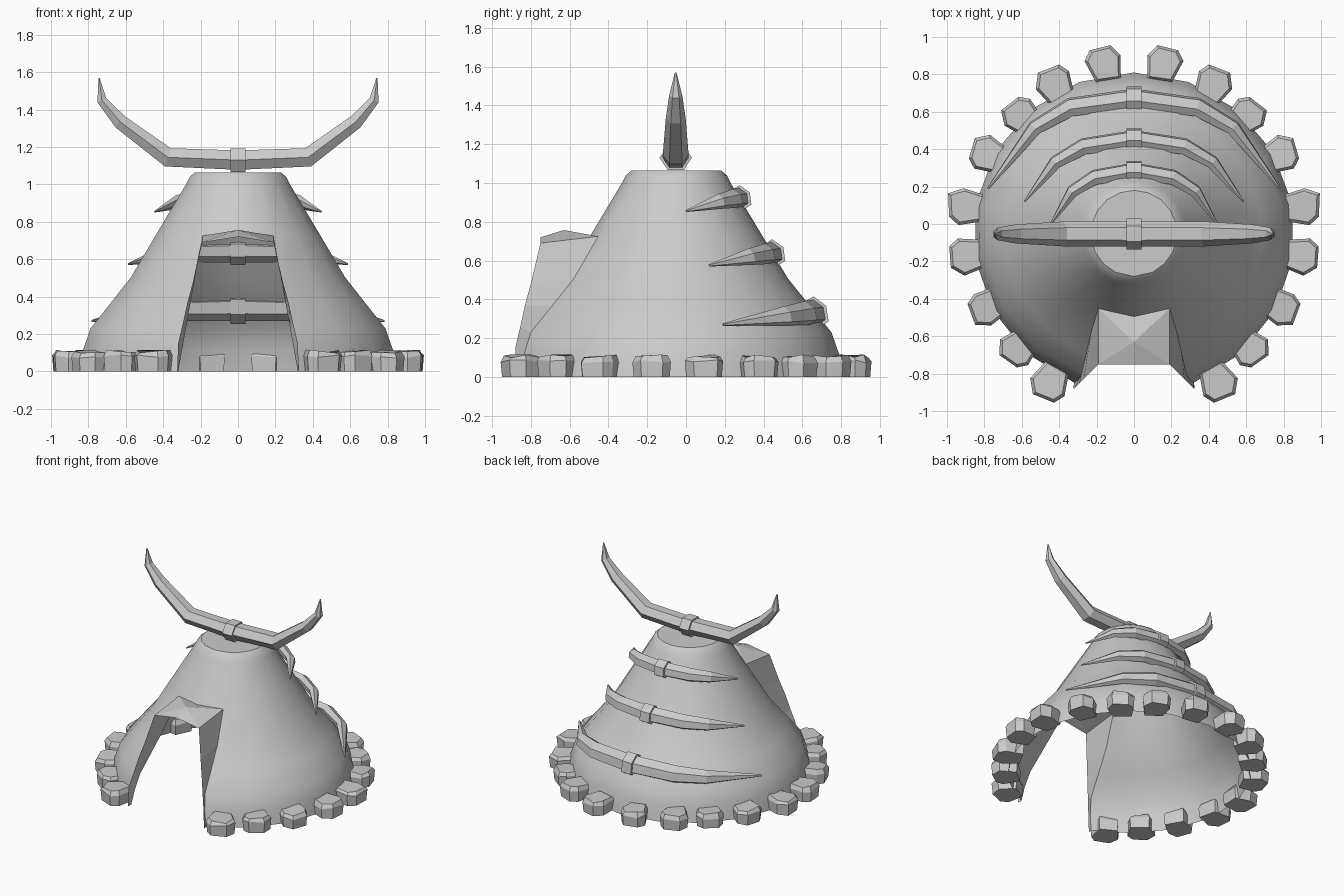
import bpy, math, random
from mathutils import Vector

if "Cube" in bpy.data.objects:
    bpy.data.objects.remove(bpy.data.objects["Cube"])
random.seed(4)
CY = -0.05                      # centre line of the tent in y


def make(name, verts, faces, smooth=False):
    me = bpy.data.meshes.new(name)
    me.from_pydata([tuple(v) for v in verts], [], faces)
    me.update()
    ob = bpy.data.objects.new(name, me)
    bpy.context.collection.objects.link(ob)
    if smooth:
        bpy.ops.object.select_all(action='DESELECT')
        ob.select_set(True)
        bpy.context.view_layer.objects.active = ob
        bpy.ops.object.shade_smooth_by_angle(angle=math.radians(35))
    return ob


# Tent shell: rings with a doorway gap at the front, closed above the door
DOOR_Z, M = 0.725, 16
profile = [(0.86, 0.0), (0.84, 0.115), (0.80, 0.23), (0.69, 0.365), (0.577, 0.505),
           (0.445, DOOR_Z), (0.28, 1.0), (0.26, 1.04), (0.23, 1.065)]


def ring_point(r, z, a):
    return Vector((r * math.sin(a), CY - r * math.cos(a), z))


def door_half(z):
    return 0.32 - 0.13 * min(z / DOOR_Z, 1)


verts, faces = [], []
W = M + 2                       # M+1 columns round the back, one over the door
for r, z in profile:
    a = math.asin(door_half(z) / r) if z <= DOOR_Z else math.asin(0.19 / 0.445)
    for i in range(M + 1):
        verts.append(ring_point(r, z, a + (2 * math.pi - 2 * a) * i / M))
    verts.append(ring_point(r, z, 0))
for k in range(len(profile) - 1):
    cols = W if profile[k][1] >= DOOR_Z else M
    for i in range(cols):
        j = (i + 1) % W
        faces.append((k * W + i, k * W + j, (k + 1) * W + j, (k + 1) * W + i))
top = (len(profile) - 1) * W
faces.append(tuple(range(top, top + W)))
make("tent_shell", verts, faces, True)

# Door hood: side walls and a low ridged roof reaching out from the shell
hv, hf = [], []
front = [(0.325, -0.88, 0), (0.32, -0.88, 0.15), (0.294, -0.854, 0.26),
         (0.27, -0.83, 0.37), (0.24, -0.80, 0.48), (0.19, -0.75, 0.69)]
for s in (1, -1):
    b = len(hv)
    for k, p in enumerate(front):
        r, z = profile[k]
        back = ring_point(r, z, math.asin(door_half(z) / r))
        hv += [(s * back.x, back.y, back.z), (s * p[0], p[1], p[2])]
        if k:
            q = b + 2 * k
            hf.append((q - 2, q - 1, q + 1, q) if s > 0 else (q, q + 1, q - 1, q - 2))
b = len(hv)
hv += [(0, -0.495, 0.725), (0, -0.63, 0.757), (0, -0.75, 0.72)]
hf += [(10, 11, b + 1), (11, b + 2, b + 1), (10, b + 1, b),
       (22, b + 1, 23), (23, b + 1, b + 2), (22, b, b + 1)]
make("door_hood", hv, hf)


# Horns: six-sided tapering tube along a mirrored path
def tube(name, pts, scales, normal, hn, hw):
    pts = [Vector(p) for p in pts]
    v, f, n = [], [], len(pts)
    for i, p in enumerate(pts):
        t = (pts[min(i + 1, n - 1)] - pts[max(i - 1, 0)]).normalized()
        nn = normal(p)
        nn = (nn - t * nn.dot(t)).normalized()
        w = t.cross(nn)
        for k in range(6):
            a = k * math.pi / 3
            v.append(p + scales[i] * (nn * hn * math.cos(a) + w * hw * math.sin(a) / 0.866))
    for i in range(n - 1):
        for k in range(6):
            m = (k + 1) % 6
            f.append((i * 6 + k, i * 6 + m, (i + 1) * 6 + m, (i + 1) * 6 + k))
    f += [tuple(range(5, -1, -1)), tuple(range(n * 6 - 6, n * 6))]
    make(name, v, f)


def horn(name, half, scales, normal, hn, hw):
    pts = [(-x, y, z) for x, y, z in reversed(half[1:])] + half
    tube(name, pts, scales[:0:-1] + scales, normal, hn, hw)
    x, y, z = half[0]
    tube(name + "_band", [(-0.04, y, z), (0.04, y, z)], [1.22, 1.22], normal, hn, hw)


def along_y(p):
    return Vector((0, 1, 0))


def off_shell(p):
    d = Vector((p.x, p.y - CY, 0))
    return (d.normalized() + Vector((0, 0, 0.6))).normalized()


horn("top_horn", [(0, -0.053, 1.13), (0.375, -0.053, 1.145), (0.63, -0.053, 1.335),
                  (0.728, -0.053, 1.45), (0.743, -0.053, 1.57)],
     [1, 0.98, 0.75, 0.5, 0.06], along_y, 0.068, 0.052)
taper = [1, 0.93, 0.75, 0.1]
horn("lower_horn", [(0, 0.67, 0.335), (0.34, 0.625, 0.33), (0.53, 0.515, 0.315), (0.78, 0.19, 0.27)],
     taper, off_shell, 0.05, 0.062)
horn("middle_horn", [(0, 0.455, 0.64), (0.27, 0.415, 0.635), (0.42, 0.33, 0.62), (0.585, 0.12, 0.575)],
     taper, off_shell, 0.045, 0.053)
horn("upper_horn", [(0, 0.285, 0.925), (0.21, 0.25, 0.92), (0.33, 0.175, 0.905), (0.445, 0.0, 0.855)],
     taper, off_shell, 0.042, 0.048)

# Ring of chipped stones around the base, mirrored left and right
outline = [(-0.10, -0.07), (0.03, -0.105), (0.085, -0.07), (0.10, 0.05), (0.03, 0.10), (-0.10, 0.07)]
spots = [(0.155, 0.86), (0.42, 0.745), (0.605, 0.575), (0.785, 0.375), (0.895, 0.10),
         (0.895, -0.17), (0.785, -0.445), (0.62, -0.665), (0.45, -0.845)]
for n, (px, py) in enumerate(spots):
    ang = math.atan2(py, px)
    flip = random.choice((1, -1))
    jit = [random.uniform(0.88, 1.06) for _ in outline]
    sv = []
    for z, s in ((0, 0.93), (0.085, 1.0), (0.112, 0.84)):
        for (u, w), j in zip(outline, jit):
            u, w = u * s * j, w * s * j * flip
            zz = z + (random.uniform(-0.014, 0.004) if z else 0)
            sv.append((px + u * math.cos(ang) - w * math.sin(ang),
                       py + u * math.sin(ang) + w * math.cos(ang), zz))
    sf = [(r * 6 + k, r * 6 + (k + 1) % 6, r * 6 + 6 + (k + 1) % 6, r * 6 + 6 + k)
          for r in range(2) for k in range(6)]
    sf += [tuple(range(5, -1, -1)), tuple(range(12, 18))]
    for side in (1, -1):
        order = sf if flip * side > 0 else [f[::-1] for f in sf]
        make("stone_%d_%s" % (n + 1, "right" if side > 0 else "left"),
             [(side * x, y, z) for x, y, z in sv], order)
